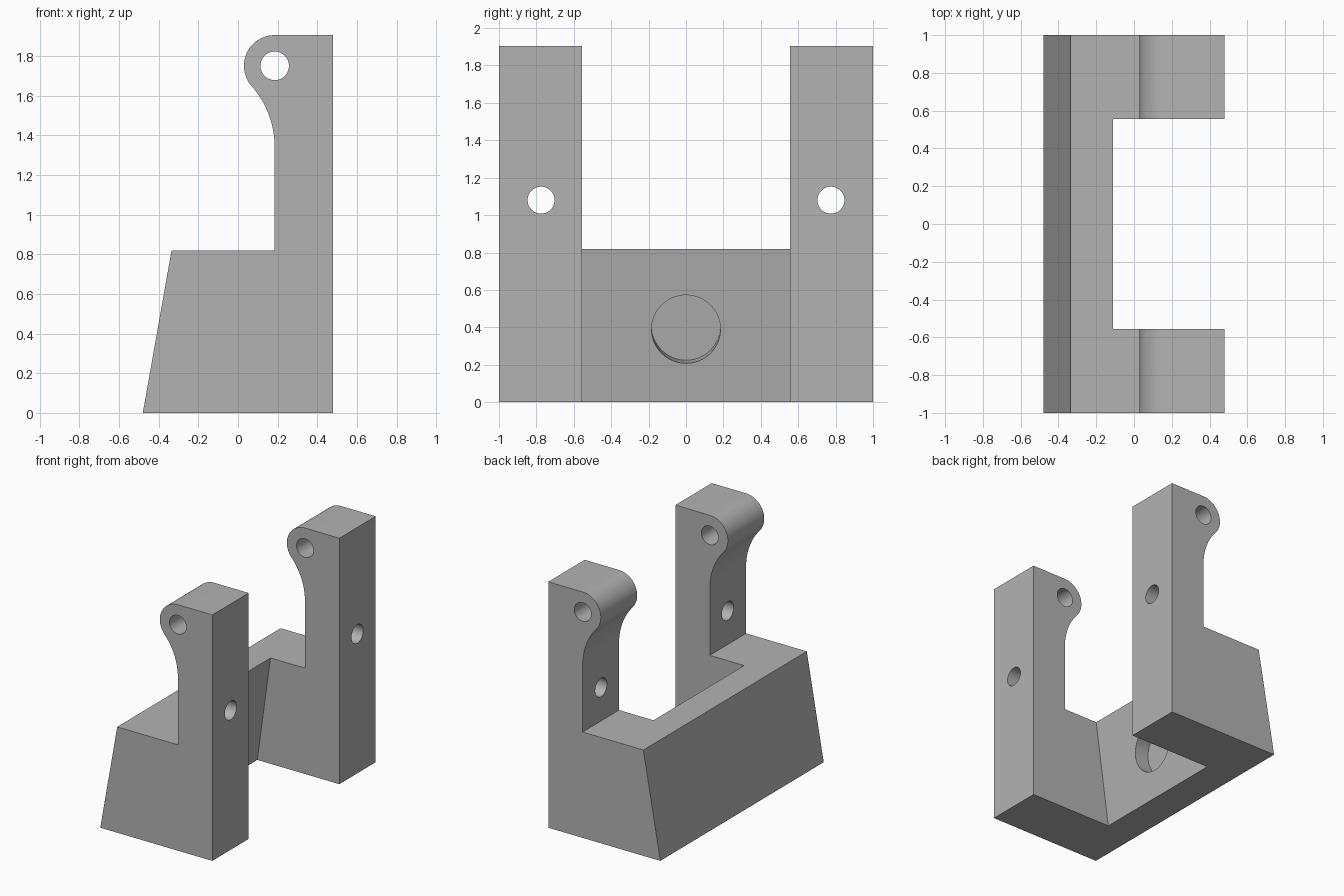
import bpy, bmesh, math
from mathutils import Vector

if "Cube" in bpy.data.objects:
    bpy.data.objects.remove(bpy.data.objects["Cube"])

grey = bpy.data.materials.new("plain_grey")
grey.diffuse_color = (0.45, 0.45, 0.45, 1)
grey.use_nodes = True
grey.node_tree.nodes["Principled BSDF"].inputs["Base Color"].default_value = grey.diffuse_color


def prism(name, points, half_width):
    """Extrude an x-z outline along y, symmetric about y = 0."""
    bm = bmesh.new()
    face = bm.faces.new([bm.verts.new((x, -half_width, z)) for x, z in points])
    ext = bmesh.ops.extrude_face_region(bm, geom=[face])
    moved = [g for g in ext["geom"] if isinstance(g, bmesh.types.BMVert)]
    bmesh.ops.translate(bm, verts=moved, vec=(0, 2 * half_width, 0))
    bmesh.ops.recalc_face_normals(bm, faces=bm.faces)
    mesh = bpy.data.meshes.new(name)
    bm.to_mesh(mesh)
    bm.free()
    ob = bpy.data.objects.new(name, mesh)
    bpy.context.collection.objects.link(ob)
    return ob


def drill(name, centre, axis, radius, length):
    """Cylinder cutter centred on a point along an axis."""
    bpy.ops.mesh.primitive_cylinder_add(vertices=64, radius=radius, depth=length, location=centre)
    ob = bpy.context.object
    ob.name = name
    ob.rotation_euler = Vector(axis).to_track_quat("Z", "Y").to_euler()
    return ob


def cut(target, cutter):
    mod = target.modifiers.new("cut", "BOOLEAN")
    mod.operation = "DIFFERENCE"
    mod.solver = "EXACT"
    mod.object = cutter
    bpy.context.view_layer.objects.active = target
    bpy.ops.object.modifier_apply(modifier=mod.name)
    bpy.data.objects.remove(cutter, do_unlink=True)


def arc(cx, cz, r, a0, a1, n):
    return [(cx + r * math.cos(a0 + (a1 - a0) * i / n),
             cz + r * math.sin(a0 + (a1 - a0) * i / n)) for i in range(n + 1)]


# Side outline: sloped base, post, concave neck flowing into a rounded head
HX, HZ, HR = 0.185, 1.75, 0.155
NZ = 1.34
NR = ((HZ - NZ) ** 2 - HR ** 2) / (2 * HR)
NX = HX - NR
tangent = math.atan2(HZ - NZ, HX - NX)
outline = [(-0.48, 0), (0.48, 0), (0.48, HZ + HR)]
outline += arc(HX, HZ, HR, math.pi / 2, math.pi + tangent, 32)
outline += arc(NX, NZ, NR, tangent, 0, 20)[1:]
outline += [(HX, 0.82), (-0.335, 0.82)]
bracket = prism("bracket", outline, 1.0)
bracket.data.materials.append(grey)

# Gap between the two posts, with a sloped inner wall
slope = 0.113 / 0.82
gap = [(-0.223 - slope * 0.2, -0.2), (1, -0.2), (1, 2.2), (-0.11, 2.2), (-0.11, 0.82)]
cut(bracket, prism("gap_cutter", gap, 0.555))

# Pin hole through both heads
cut(bracket, drill("pin_cutter", (HX, 0, HZ), (0, 1, 0), 0.072, 3))

# Screw hole through each post
for side in (-1, 1):
    cut(bracket, drill("screw_cutter", (0.35, side * 0.775, 1.08), (1, 0, 0), 0.072, 1))

# Round blind recess square to the inner wall
cut(bracket, drill("recess_cutter", (-0.223 + slope * 0.39, 0, 0.39), (1, 0, -slope), 0.184, 0.24))

# Smooth the curves and keep the edges crisp
bpy.ops.object.select_all(action="DESELECT")
bracket.select_set(True)
bpy.context.view_layer.objects.active = bracket
bpy.ops.object.shade_smooth_by_angle(angle=math.radians(25))
